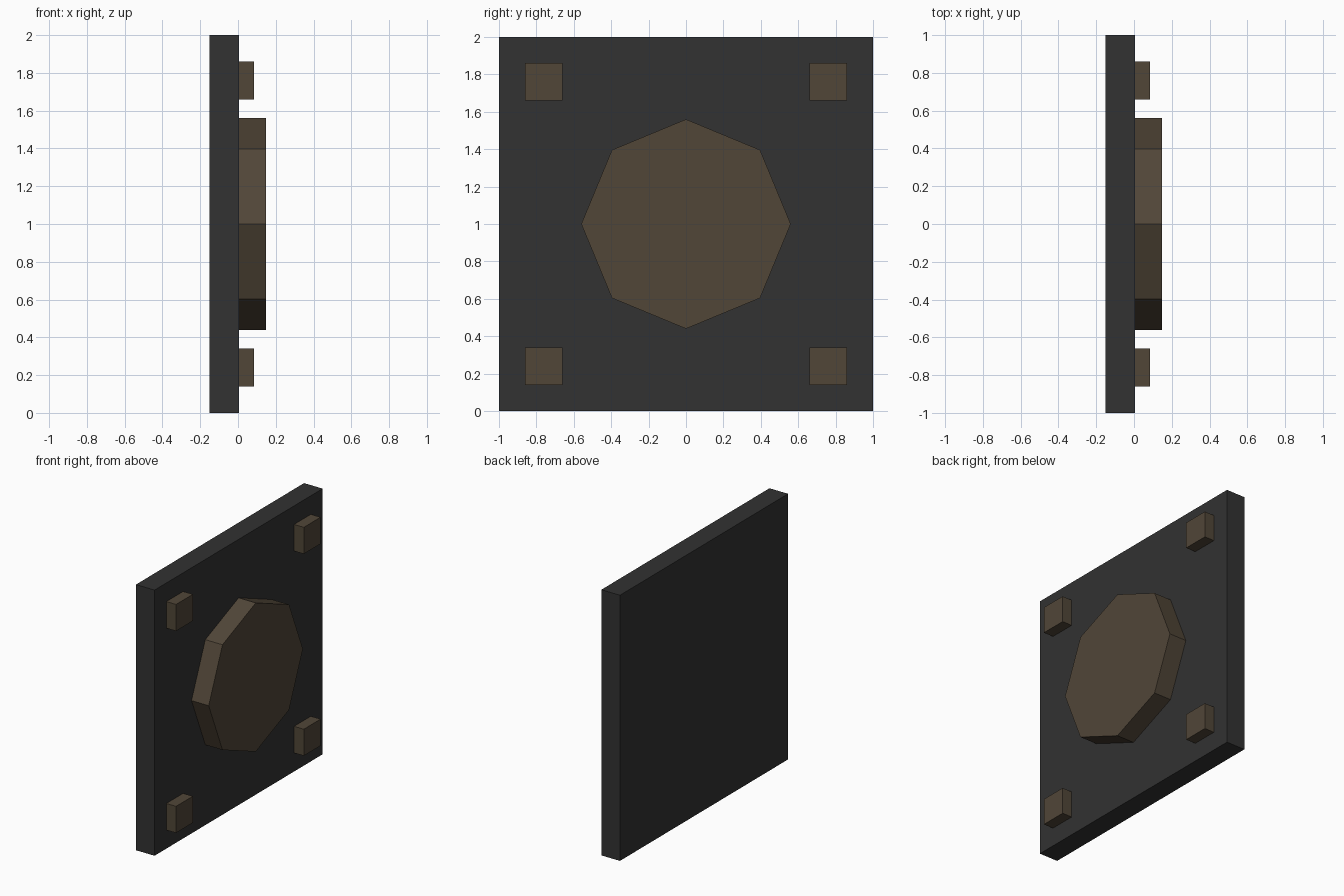
import bpy, math
from mathutils import Matrix

if "Cube" in bpy.data.objects:
    bpy.data.objects.remove(bpy.data.objects["Cube"])


def material(name, color):
    m = bpy.data.materials.new(name)
    m.diffuse_color = (*color, 1.0)
    m.use_nodes = True
    m.node_tree.nodes["Principled BSDF"].inputs["Base Color"].default_value = m.diffuse_color
    return m


dark = material("charcoal", (0.032, 0.032, 0.032))
brown = material("dark brown", (0.082, 0.061, 0.039))


def prism(name, sides, radius, x0, x1, y, z, mat, turn=0.0):
    """Flat-faced prism along x, with its first corner at the given turn."""
    ring = [(radius * math.cos(turn + math.tau * i / sides),
             radius * math.sin(turn + math.tau * i / sides)) for i in range(sides)]
    verts = [(x, y + a, z + b) for x in (x0, x1) for a, b in ring]
    faces = [list(range(sides))[::-1], list(range(sides, 2 * sides))]
    for i in range(sides):
        j = (i + 1) % sides
        faces.append([i, j, j + sides, i + sides])
    mesh = bpy.data.meshes.new(name)
    mesh.from_pydata(verts, [], faces)
    mesh.materials.append(mat)
    obj = bpy.data.objects.new(name, mesh)
    bpy.context.collection.objects.link(obj)
    return obj


R2 = math.sqrt(2)
FACE = 0.005  # front surface of the panel

# Square wall panel
prism("panel", 4, R2, -0.15, FACE, 0, 1, dark, math.pi / 4)

# Octagonal centre boss
prism("centre_boss", 8, 0.56, FACE, 0.148, 0, 1, brown)

# Corner studs
for sy in (-1, 1):
    for sz in (-1, 1):
        prism("corner_stud", 4, 0.1 * R2, FACE, 0.086,
              0.76 * sy, 1 + 0.76 * sz, brown, math.pi / 4)
